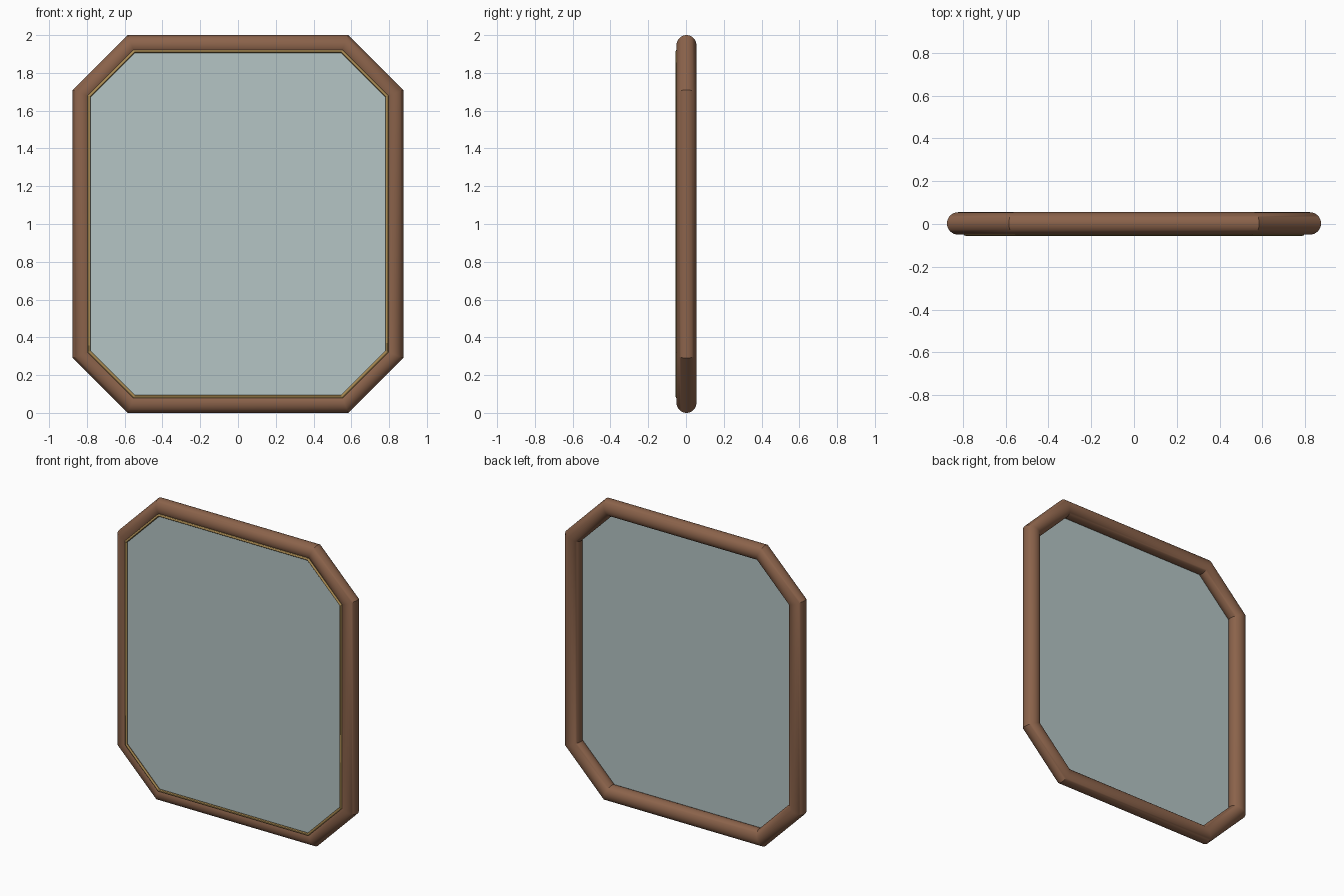
import bpy, bmesh, math

if "Cube" in bpy.data.objects:
    bpy.data.objects.remove(bpy.data.objects["Cube"])

W, H, C = 0.875, 1.0, 0.29   # half width, half height, corner chamfer


def octagon(d):
    """Chamfered rectangle outline, inset by d (mitred corners)."""
    w, h, c = W - d, H - d, C - d * (2 - math.sqrt(2))
    return [(w - c, h), (w, h - c), (w, c - h), (w - c, -h),
            (c - w, -h), (-w, c - h), (-w, h - c), (c - w, h)]


def material(name, rgb):
    m = bpy.data.materials.new(name)
    m.diffuse_color = (*rgb, 1)
    m.use_nodes = True
    m.node_tree.nodes["Principled BSDF"].inputs["Base Color"].default_value = m.diffuse_color
    return m


def finish(bm, name, mat):
    bmesh.ops.recalc_face_normals(bm, faces=bm.faces)
    me = bpy.data.meshes.new(name)
    bm.to_mesh(me)
    bm.free()
    me.materials.append(mat)
    ob = bpy.data.objects.new(name, me)
    bpy.context.collection.objects.link(ob)
    bpy.ops.object.select_all(action='DESELECT')
    bpy.context.view_layer.objects.active = ob
    ob.select_set(True)
    bpy.ops.object.shade_smooth_by_angle(angle=math.radians(30))
    return ob


def round_ring(name, inset, y, r, sides, mat):
    """Sweep a round section around the octagon with mitred corners."""
    bm = bmesh.new()
    loops = []
    for i in range(sides):
        a = 2 * math.pi * i / sides
        loops.append([bm.verts.new((x, y + r * math.sin(a), z + H))
                      for x, z in octagon(inset - r * math.cos(a))])
    for i in range(sides):
        p, q = loops[i], loops[(i + 1) % sides]
        for k in range(8):
            n = (k + 1) % 8
            bm.faces.new((p[k], p[n], q[n], q[k]))
    return finish(bm, name, mat)


def slab(name, inset, y0, y1, mat):
    bm = bmesh.new()
    a, b = [[bm.verts.new((x, y, z + H)) for x, z in octagon(inset)] for y in (y0, y1)]
    bm.faces.new(a)
    bm.faces.new(b)
    for k in range(8):
        n = (k + 1) % 8
        bm.faces.new((a[k], a[n], b[n], b[k]))
    return finish(bm, name, mat)


wood = material("wood", (0.26, 0.125, 0.07))
gold = material("gold", (0.42, 0.27, 0.09))
glass = material("glass", (0.46, 0.56, 0.56))

# Round wooden frame, thin gold bead at the front, flat pane
round_ring("wooden_frame", 0.0525, 0.0025, 0.0525, 32, wood)
round_ring("gold_bead", 0.086, -0.047, 0.008, 12, gold)
slab("glass_pane", 0.085, -0.036, -0.026, glass)
